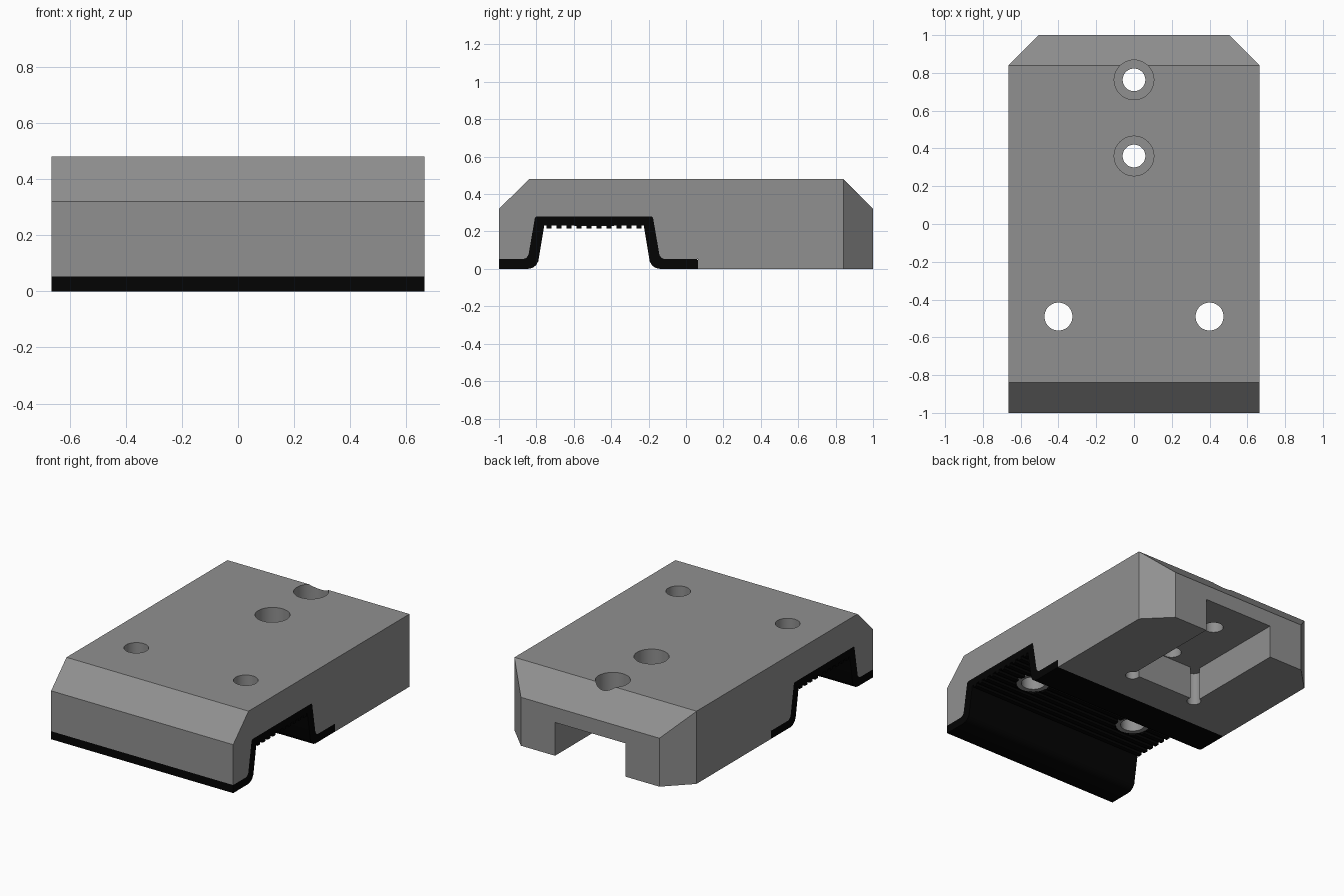
import bpy, bmesh
from mathutils import Vector

if "Cube" in bpy.data.objects:
    bpy.data.objects.remove(bpy.data.objects["Cube"])

HALF_W = 0.665      # half width of the whole block
MID = -0.492        # centre line (y) of the cross channel


def prism(name, profile, half_w=HALF_W):
    """Extrude a (y, z) profile across x."""
    bm = bmesh.new()
    face = bm.faces.new([bm.verts.new((-half_w, y, z)) for y, z in profile])
    ext = bmesh.ops.extrude_face_region(bm, geom=[face])
    verts = [g for g in ext["geom"] if isinstance(g, bmesh.types.BMVert)]
    bmesh.ops.translate(bm, verts=verts, vec=(2 * half_w, 0, 0))
    bmesh.ops.recalc_face_normals(bm, faces=bm.faces)
    mesh = bpy.data.meshes.new(name)
    bm.to_mesh(mesh)
    bm.free()
    obj = bpy.data.objects.new(name, mesh)
    bpy.context.collection.objects.link(obj)
    return obj


def combine(obj, tool, operation="DIFFERENCE"):
    """Apply a boolean with the tool object, then remove the tool."""
    tool.hide_render = True
    mod = obj.modifiers.new("boolean", "BOOLEAN")
    mod.operation = operation
    mod.solver = "EXACT"
    mod.object = tool
    bpy.context.view_layer.objects.active = obj
    bpy.ops.object.modifier_apply(modifier=mod.name)
    bpy.data.objects.remove(tool)


def drill(obj, x, y, r, z0, z1, operation="DIFFERENCE"):
    bpy.ops.mesh.primitive_cylinder_add(vertices=48, radius=r, depth=z1 - z0,
                                        location=(x, y, (z0 + z1) / 2))
    combine(obj, bpy.context.object, operation)


def paint(obj, name, value):
    mat = bpy.data.materials.new(name)
    mat.diffuse_color = (value, value, value, 1)
    mat.use_nodes = True
    mat.node_tree.nodes["Principled BSDF"].inputs["Base Color"].default_value = mat.diffuse_color
    obj.data.materials.clear()
    obj.data.materials.append(mat)


def mirror(points):
    """Mirror profile points about the channel centre, reversing the order."""
    return [(2 * MID - y, z) for y, z in reversed(points)]


# Channel curves: outer meets the block, inner is the exposed side of the liner
outer_half = [(-0.868, 0.053), (-0.853, 0.059), (-0.842, 0.075), (-0.808, 0.272), (-0.80, 0.28)]
inner_half = [(-0.845, 0), (-0.822, 0.005), (-0.803, 0.018), (-0.79, 0.04), (-0.758, 0.232)]
outer = outer_half + mirror(outer_half)

# Grip ribs running across the underside of the liner
ribs = []
count, pitch, w = 10, 0.0535, 0.028
for i in range(count):
    y = MID + (i - (count - 1) / 2) * pitch
    ribs += [(y - w / 2, 0.232), (y - w / 2, 0.215), (y + w / 2, 0.215), (y + w / 2, 0.232)]
inner = inner_half + ribs + mirror(inner_half)

# Main block: chamfered front and back top edges, channel underneath
block = prism("mount_block", [(-1, 0.053)] + outer +
              [(0.064, 0.053), (0.064, 0), (1, 0), (1, 0.32), (0.84, 0.48),
               (-0.84, 0.48), (-1, 0.32)])

# Chamfered vertical back corners
bm = bmesh.new()
bm.from_mesh(block.data)
for s in (-1, 1):
    bmesh.ops.bisect_plane(bm, geom=bm.verts[:] + bm.edges[:] + bm.faces[:],
                           plane_co=(s * 0.506, 1, 0),
                           plane_no=Vector((s, 1, 0)).normalized(),
                           clear_outer=True, dist=1e-5)
    bmesh.ops.holes_fill(bm, edges=[e for e in bm.edges if e.is_boundary])
bmesh.ops.recalc_face_normals(bm, faces=bm.faces)
bm.to_mesh(block.data)
bm.free()

# Back slot with relieved inner corners
combine(block, prism("slot_cutter", [(0.295, -0.1), (1.1, -0.1), (1.1, 0.22), (0.295, 0.22)], 0.257))
for s in (-1, 1):
    drill(block, s * 0.247, 0.28, 0.043, -0.1, 0.22)

# Counterbored holes above the slot
for y in (0.36, 0.763):
    drill(block, 0, y, 0.105, 0.34, 0.6)
    drill(block, 0, y, 0.06, 0.1, 0.6)

# Short bosses reaching through the liner, with plain through holes
for s in (-1, 1):
    drill(block, s * 0.4, -0.49, 0.105, 0.228, 0.35, "UNION")
    drill(block, s * 0.4, -0.49, 0.074, 0.15, 0.6)
paint(block, "grey_body", 0.28)

# Dark rubber liner with clearance holes
liner = prism("channel_liner", [(-1, 0.053)] + outer +
              [(0.058, 0.053), (0.064, 0.047), (0.064, 0)] +
              list(reversed(inner)) + [(-1, 0)])
for s in (-1, 1):
    drill(liner, s * 0.4, -0.49, 0.107, 0.15, 0.4)
paint(liner, "rubber", 0.001)

# Smooth the round walls, keep the edges crisp
for obj in (block, liner):
    bpy.ops.object.select_all(action="DESELECT")
    obj.select_set(True)
    bpy.context.view_layer.objects.active = obj
    bpy.ops.object.shade_smooth_by_angle(angle=0.5)
